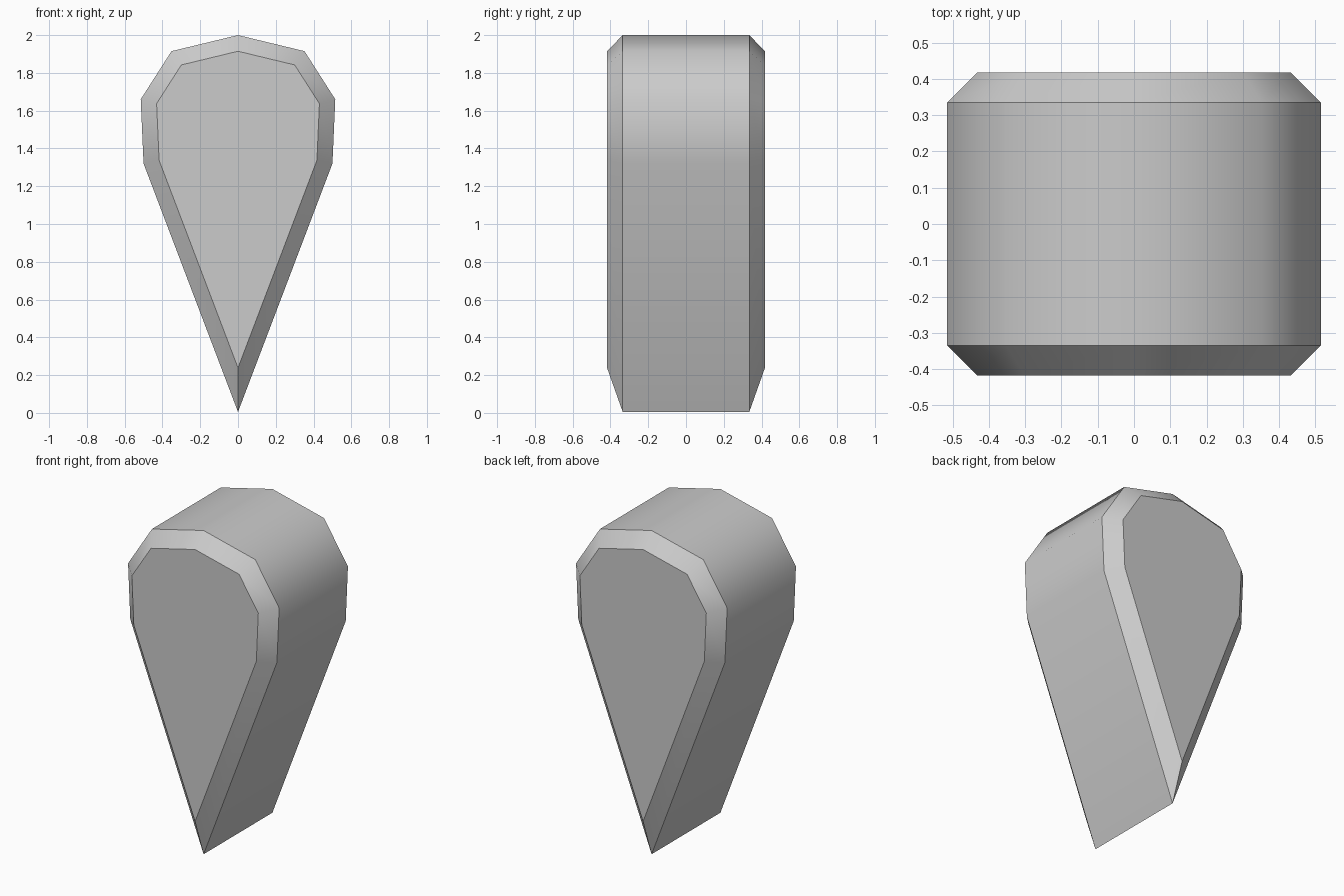
import bpy, bmesh
from mathutils import Vector

cube = bpy.data.objects.get("Cube")
if cube:
    bpy.data.objects.remove(cube, do_unlink=True)

HALF_DEPTH = 0.335
CHAMFER = 0.083

# Grey material
grey = bpy.data.materials.new("light_grey")
grey.use_nodes = True
colour = (0.6, 0.6, 0.6, 1)
grey.diffuse_color = colour
grey.node_tree.nodes["Principled BSDF"].inputs["Base Color"].default_value = colour

# Teardrop outline: tip, right side, crown, then the mirrored side
side = [(0.50, 1.32), (0.515, 1.66), (0.352, 1.915)]
outline = [(0, 0.005)] + side + [(0, 2)] + [(-x, z) for x, z in reversed(side)]

# Extrude the outline along y
bm = bmesh.new()
front = bm.faces.new([bm.verts.new((x, -HALF_DEPTH, z)) for x, z in outline])
extruded = bmesh.ops.extrude_face_region(bm, geom=[front], use_keep_orig=True)
back_verts = [v for v in extruded["geom"] if isinstance(v, bmesh.types.BMVert)]
bmesh.ops.translate(bm, verts=back_verts, vec=Vector((0, 2 * HALF_DEPTH, 0)))
bmesh.ops.recalc_face_normals(bm, faces=bm.faces)

# Chamfer both caps by insetting and pushing them outwards
caps = [f for f in bm.faces if len(f.verts) == len(outline)]
for cap in caps:
    bmesh.ops.inset_region(bm, faces=[cap], thickness=CHAMFER, use_even_offset=True)
    direction = -1 if cap.calc_center_median().y < 0 else 1
    bmesh.ops.translate(bm, verts=cap.verts, vec=Vector((0, direction * CHAMFER, 0)))

# Round shading around the rim, with crisp chamfer borders and tip
for face in bm.faces:
    face.smooth = True
for edge in bm.edges:
    a, b = (v.co for v in edge.verts)
    around_cap = abs(a.y - b.y) < 0.001
    at_tip = max(a.z, b.z) < 0.5
    edge.smooth = not (around_cap or at_tip)

mesh = bpy.data.meshes.new("teardrop_block")
bm.to_mesh(mesh)
bm.free()
mesh.materials.append(grey)
block = bpy.data.objects.new("teardrop_block", mesh)
bpy.context.collection.objects.link(block)
